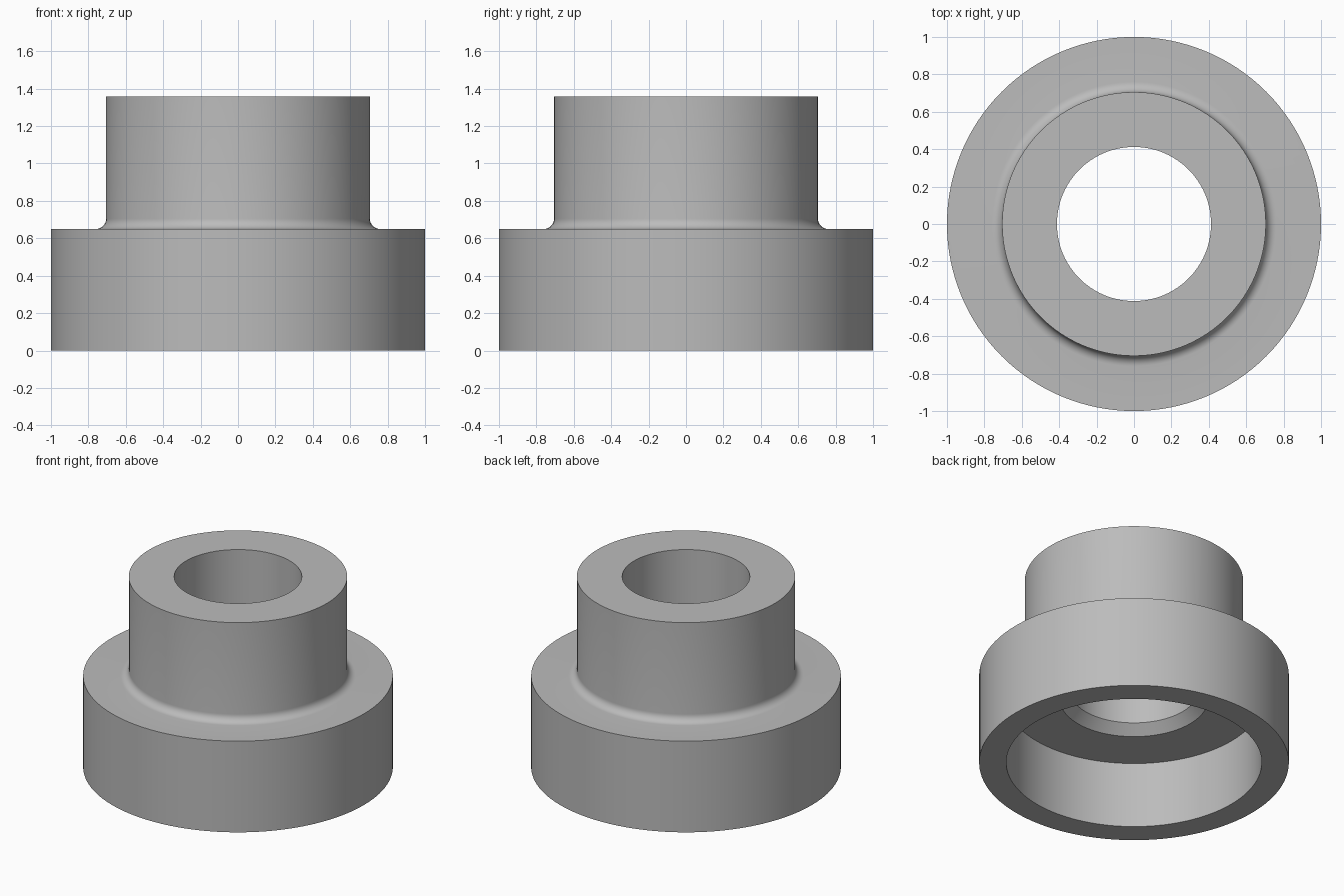
import bpy, bmesh, math

cube = bpy.data.objects.get("Cube")
if cube:
    bpy.data.objects.remove(cube, do_unlink=True)

SEGMENTS = 128

# Single plain grey
grey = bpy.data.materials.new("plain_grey")
grey.use_nodes = True
colour = (0.5, 0.5, 0.5, 1)
grey.diffuse_color = colour
grey.node_tree.nodes["Principled BSDF"].inputs["Base Color"].default_value = colour

# Main dimensions
outer_r, neck_r, bore_r, recess_r = 1.0, 0.705, 0.412, 0.825
flange_z, top_z, recess_z = 0.65, 1.357, 0.47
fillet, chamfer = 0.055, 0.065

# Concave fillet between flange and neck
fillet_arc = []
for i in range(9):
    a = math.radians(90) * i / 8
    fillet_arc.append((neck_r + fillet * (1 - math.sin(a)),
                       flange_z + fillet * (1 - math.cos(a))))

# Closed cross-section: outside upwards, then bore and recess downwards
profile = [(recess_r, 0), (outer_r, 0), (outer_r, flange_z)]
profile += fillet_arc
profile += [(neck_r, top_z), (bore_r, top_z),
            (bore_r, recess_z + chamfer), (bore_r + chamfer, recess_z),
            (recess_r, recess_z)]

# Revolve the cross-section
bm = bmesh.new()
verts = [bm.verts.new((r, 0, z)) for r, z in profile]
edges = [bm.edges.new((v, verts[(i + 1) % len(verts)])) for i, v in enumerate(verts)]
bmesh.ops.spin(bm, geom=verts + edges, cent=(0, 0, 0), axis=(0, 0, 1),
               angle=math.tau, steps=SEGMENTS, use_merge=True)
bmesh.ops.remove_doubles(bm, verts=bm.verts, dist=0.0001)
bmesh.ops.recalc_face_normals(bm, faces=bm.faces)

mesh = bpy.data.meshes.new("flanged_bushing")
bm.to_mesh(mesh)
bm.free()
mesh.materials.append(grey)
bushing = bpy.data.objects.new("flanged_bushing", mesh)
bpy.context.collection.objects.link(bushing)

# Smooth round walls, sharp rims
bpy.ops.object.select_all(action="DESELECT")
bushing.select_set(True)
bpy.context.view_layer.objects.active = bushing
bpy.ops.object.shade_smooth_by_angle(angle=math.radians(30))
